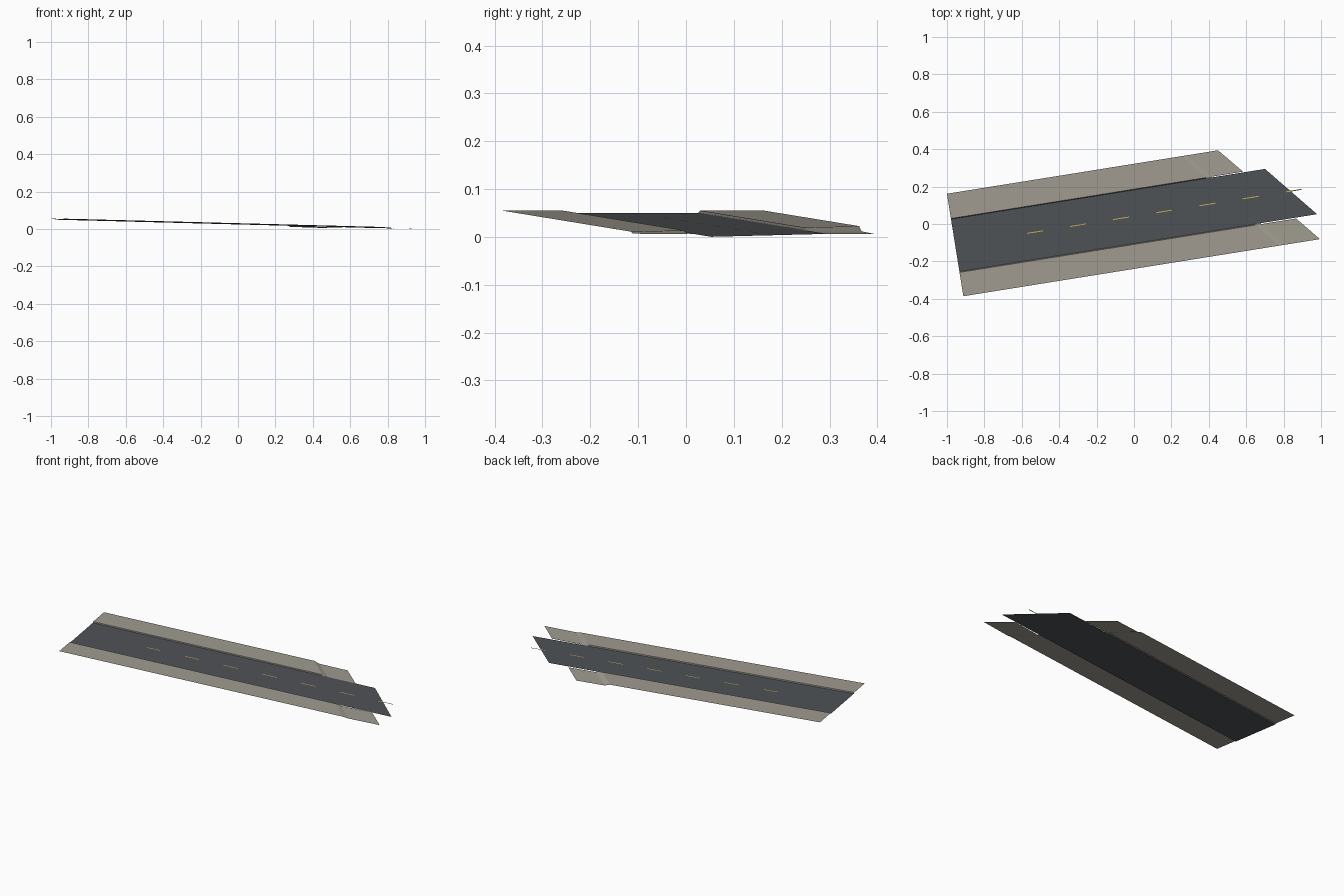
import bpy, bmesh, math
from mathutils import Matrix

if "Cube" in bpy.data.objects:
    bpy.data.objects.remove(bpy.data.objects["Cube"])

ROT = Matrix.Rotation(math.radians(9.1), 4, 'Z')   # heading of the road


def material(name, rgb):
    m = bpy.data.materials.new(name)
    m.diffuse_color = (*rgb, 1)
    m.use_nodes = True
    m.node_tree.nodes["Principled BSDF"].inputs["Base Color"].default_value = m.diffuse_color
    return m


ASPHALT = material("asphalt", (0.078, 0.085, 0.092))
PAVING = material("paving", (0.35, 0.33, 0.28))
CURB = material("curb_stone", (0.2, 0.19, 0.16))
PAINT = material("yellow_paint", (0.6, 0.42, 0.1))


def road_z(s):
    # steady downhill slope along the road
    return max(0.0, 0.0254 - 0.0258 * s)


def ribbon(name, rows, mat):
    """Surface between successive cross rows of (along, across, z) points."""
    bm = bmesh.new()
    grid = [[bm.verts.new(p) for p in row] for row in rows]
    for a, b in zip(grid, grid[1:]):
        for i in range(len(a) - 1):
            bm.faces.new((a[i], b[i], b[i + 1], a[i + 1]))
    bmesh.ops.recalc_face_normals(bm, faces=bm.faces)
    bm.normal_update()
    if sum(f.normal.z for f in bm.faces) < 0:
        bmesh.ops.reverse_faces(bm, faces=bm.faces)
    bm.transform(ROT)
    me = bpy.data.meshes.new(name)
    bm.to_mesh(me)
    bm.free()
    me.materials.append(mat)
    ob = bpy.data.objects.new(name, me)
    bpy.context.collection.objects.link(ob)
    return ob


# road deck, cut obliquely where it meets the crossing street
T_LOW, T_HIGH = -0.103, 0.180
ribbon("road", [
    [(-0.962, T_LOW, road_z(-0.962)), (-0.962, T_HIGH, road_z(-0.962))],
    [(0.975, T_LOW, road_z(0.975)), (0.738, T_HIGH, road_z(0.738))]], ASPHALT)


# sidewalks: raised, then a short ramp down to street level at the oblique end
def sidewalk(side, t_in, t_out, t_road, s_in, s_out, z_ramp):
    up = 0.005
    stations = [(s_in[i], s_out[i]) for i in range(4)]
    rows = []
    for i, (a, b) in enumerate(stations):
        if i < 2:
            za, zb = road_z(a) + up, road_z(b) + up
        else:
            za = zb = z_ramp if i == 2 else 0.0062
        rows.append([(a, t_in, za), (b, t_out, zb)])
    ribbon(side + "_sidewalk", rows, PAVING)
    # curb face between sidewalk and road
    ribbon(side + "_curb", [[r[0], (r[0][0], t_road, road_z(r[0][0]))]
                            for r in rows[:3]], CURB)


sidewalk("left", 0.184, 0.318, T_HIGH,
         (-0.962, 0.418, 0.450, 0.620), (-0.962, 0.304, 0.336, 0.506), 0.0115)
sidewalk("right", -0.108, -0.237, T_LOW,
         (-0.962, 0.640, 0.670, 0.860), (-0.962, 0.748, 0.778, 0.969), 0.007)

# centre line dashes
for i in range(7):
    s0 = -0.573 + 0.2335 * i
    s1 = s0 + 0.086
    ribbon(f"lane_dash_{i + 1}", [
        [(s, t, road_z(s) + 0.0008) for t in (0.0385, 0.0435)]
        for s in (s0, s1)], PAINT)
